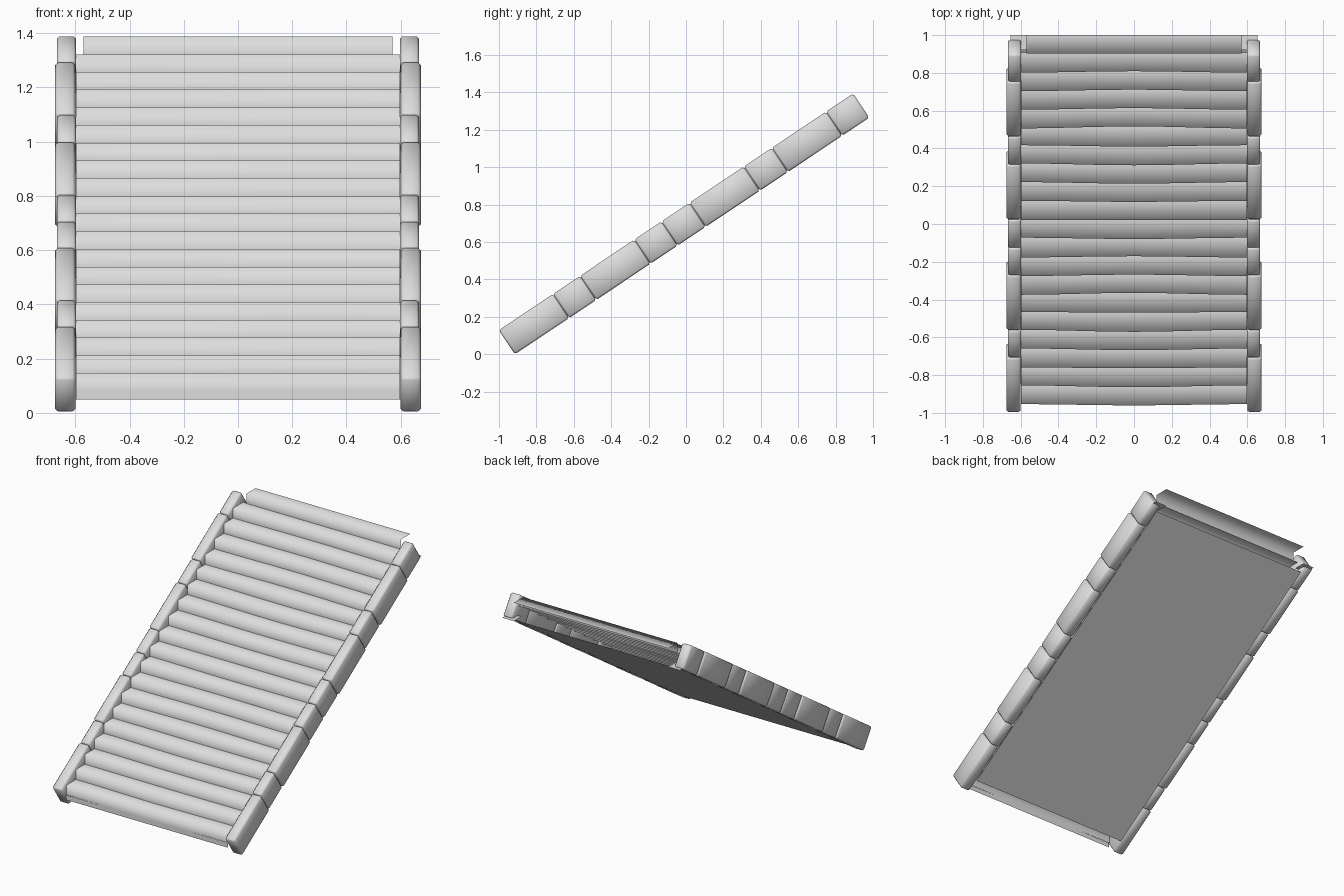
import bpy, bmesh, math, random
from mathutils import Vector

random.seed(4)
cube = bpy.data.objects.get("Cube")
if cube:
    bpy.data.objects.remove(cube)

stone = bpy.data.materials.new("light_grey_stone")
stone.use_nodes = True
COLOR = (0.73, 0.73, 0.73, 1)
stone.diffuse_color = COLOR
stone.node_tree.nodes["Principled BSDF"].inputs["Base Color"].default_value = COLOR

# Slope frame: ALONG runs up the ramp, OUT is perpendicular to it
ALONG = Vector((0, 1.895, 1.265)).normalized()
OUT = Vector((0, -ALONG.z, ALONG.y))
FOOT = Vector((0, -0.915, 0))


def on_slope(x, s, v):
    return Vector((x, 0, 0)) + FOOT + ALONG * s + OUT * v


def add_object(name, bm, smooth=True):
    mesh = bpy.data.meshes.new(name)
    bm.to_mesh(mesh)
    bm.free()
    mesh.materials.append(stone)
    if smooth:
        for p in mesh.polygons:
            p.use_smooth = True
    obj = bpy.data.objects.new(name, mesh)
    bpy.context.collection.objects.link(obj)
    return obj


def add_sheet(name, rows, smooth=True):
    """Skin a grid of points, each row running towards +x."""
    bm = bmesh.new()
    grid = [[bm.verts.new(p) for p in row] for row in rows]
    for low, high in zip(grid, grid[1:]):
        for i in range(len(low) - 1):
            bm.faces.new((low[i], low[i + 1], high[i + 1], high[i]))
    return add_object(name, bm, smooth)


# Side rails: mirrored runs of softly rounded stone blocks, short and long
def rail_block(name, side, s0, s1):
    short = s1 - s0 < 0.2
    inner, outer = (0.597, 0.668) if short else (0.6, 0.674)
    bm = bmesh.new()
    bmesh.ops.create_cube(bm, size=1)
    for v in bm.verts:
        x = side * (outer if v.co.x > 0 else inner)
        s = s1 if v.co.y > 0 else s0
        v.co = on_slope(x, s, 0.155 if v.co.z > 0 else 0)
    bmesh.ops.recalc_face_normals(bm, faces=bm.faces)
    obj = add_object(name, bm)
    bevel = obj.modifiers.new("soft_edges", "BEVEL")
    bevel.width = 0.01
    bevel.segments = 1


breaks = [y / ALONG.y for y in (0, 0.29, 0.435, 0.725, 0.87, 1.02, 1.31, 1.46, 1.75, 1.895)]
for label, side in (("left", 1), ("right", -1)):
    for n, (s0, s1) in enumerate(zip(breaks, breaks[1:]), 1):
        rail_block(f"{label}_rail_block_{n}", side, s0, s1)

# Steps: thin worn treads with risers, the top one narrower
STEPS, RUN, RISE = 20, 0.0979, 0.0653
COLUMNS = 16
for k in range(STEPS):
    last = k == STEPS - 1
    half = 0.57 if last else 0.597
    front, top = -0.957 + RUN * k, 0.147 + RISE * k
    wear = 0 if last else random.uniform(-0.006, 0.006)
    back = 1.0 if last else front + RUN + 0.006
    xs = [half * (2 * i / COLUMNS - 1) for i in range(COLUMNS + 1)]
    edge = [front + wear * math.cos(math.pi * x / half) for x in xs]
    add_sheet(f"step_{k + 1}", [
        [(x, y, top - RISE) for x, y in zip(xs, edge)],
        [(x, y, top) for x, y in zip(xs, edge)],
        [(x, back, top) for x in xs],
    ])

# Front lip: the first riser carried on down
add_sheet("front_lip", [
    [(x, -0.957, z) for x in (-0.597, 0.597)] for z in (0.05, 0.082)
], False)

# Underside: one flat sheet facing down, flush with the bottom of the rails
add_sheet("underside", [
    [on_slope(x, s, 0.002) for x in (-0.6, 0.6)] for s in (2.23, 0.085)
], False)

# Small landing tabs at the top end of the rails, facing down
for label, side in (("left", 1), ("right", -1)):
    xs = sorted((side * 0.57, side * 0.655))
    add_sheet(f"{label}_landing_tab", [[(x, y, 1.265) for x in xs] for y in (1.0, 0.92)], False)
